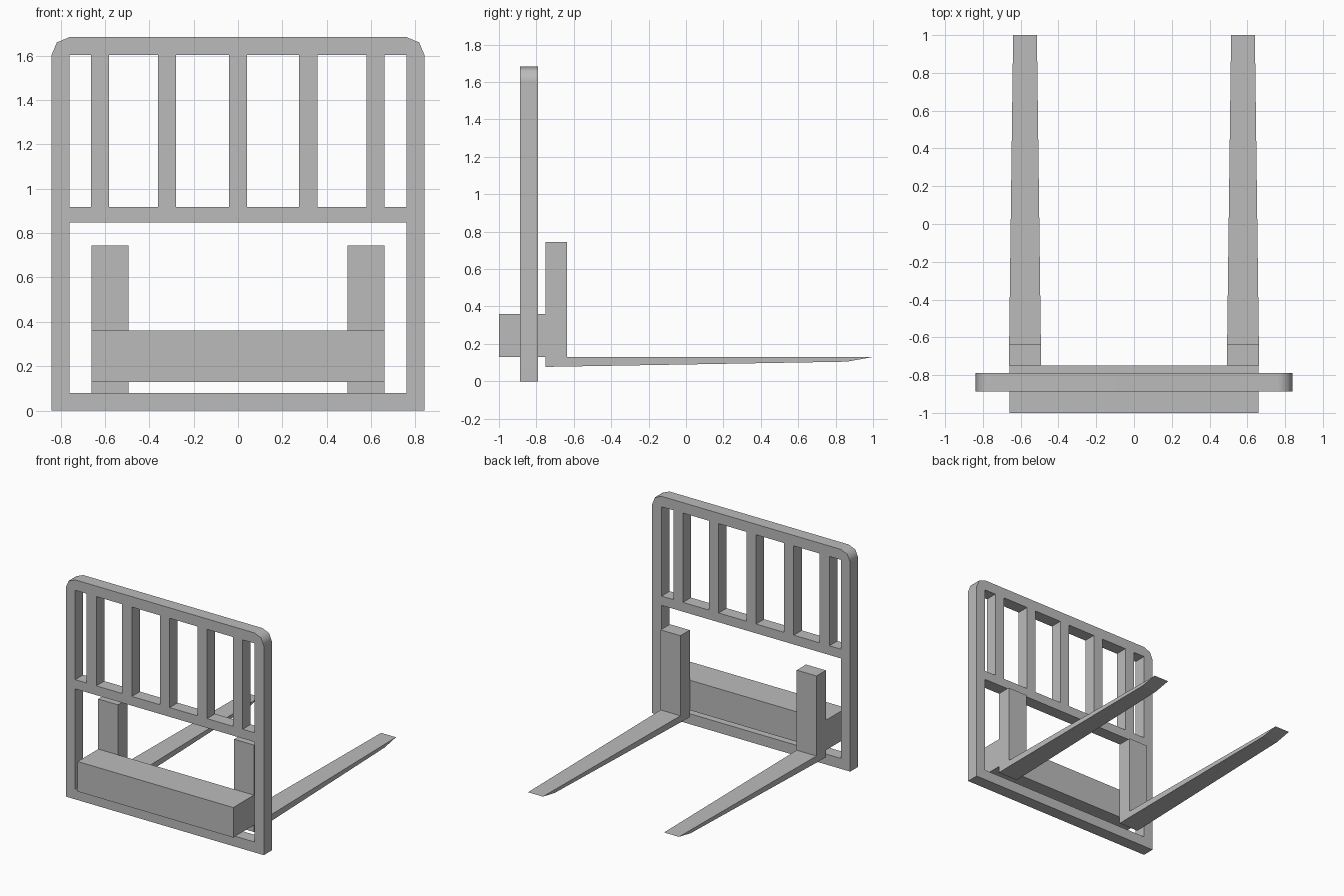
import bpy, bmesh, math
from mathutils import Vector

cube = bpy.data.objects.get("Cube")
if cube:
    bpy.data.objects.remove(cube, do_unlink=True)

# Single painted-steel material
steel = bpy.data.materials.new("grey_steel")
steel.use_nodes = True
GREY = (0.5, 0.5, 0.5, 1)
steel.diffuse_color = GREY
steel.node_tree.nodes["Principled BSDF"].inputs["Base Color"].default_value = GREY


def finish(name, bm):
    bmesh.ops.recalc_face_normals(bm, faces=bm.faces)
    mesh = bpy.data.meshes.new(name)
    bm.to_mesh(mesh)
    bm.free()
    mesh.materials.append(steel)
    obj = bpy.data.objects.new(name, mesh)
    bpy.context.collection.objects.link(obj)
    return obj


def extrude(bm, offset):
    """Turn the flat faces in bm into a solid."""
    new = bmesh.ops.extrude_face_region(bm, geom=bm.faces[:], use_keep_orig=True)
    verts = [g for g in new["geom"] if isinstance(g, bmesh.types.BMVert)]
    bmesh.ops.translate(bm, verts=verts, vec=offset)


def rect(x0, x1, z0, z1):
    return [(x0, z0), (x1, z0), (x1, z1), (x0, z1)]


# Backrest frame: rounded outline with window openings
W, H, RAIL, R = 0.84, 1.683, 0.08, 0.08
FRONT, BACK = -0.887, -0.79
arc = [(W - R + R * math.cos(a), H - R + R * math.sin(a))
       for a in (0, math.pi / 4, math.pi / 2)]
outline = [(-W, 0), (W, 0)] + arc + [(-x, z) for x, z in reversed(arc)]
inner = W - RAIL
loops = [outline, rect(-inner, inner, RAIL, 0.847)]
BAR = 0.041
edges_x = [-inner]
for c in (-0.622, -0.32, 0, 0.317, 0.62):
    edges_x += [c - BAR, c + BAR]
edges_x.append(inner)
for x0, x1 in zip(edges_x[::2], edges_x[1::2]):
    loops.append(rect(x0, x1, 0.918, H - RAIL))

bm = bmesh.new()
for loop in loops:
    vs = [bm.verts.new((x, FRONT, z)) for x, z in loop]
    for a, b in zip(vs, vs[1:] + vs[:1]):
        bm.edges.new((a, b))
bmesh.ops.triangle_fill(bm, use_beauty=True, edges=bm.edges[:], normal=(0, -1, 0))
extrude(bm, Vector((0, BACK - FRONT, 0)))
frame = finish("backrest_frame", bm)

# Smooth only the rounded corners, keep the flats flat
bpy.ops.object.select_all(action='DESELECT')
frame.select_set(True)
bpy.context.view_layer.objects.active = frame
bpy.ops.object.shade_smooth_by_angle(angle=math.radians(50))
weighted = frame.modifiers.new("flat_normals", 'WEIGHTED_NORMAL')
weighted.keep_sharp = True

# Crossbeam passing through the lower opening
bm = bmesh.new()
bm.faces.new([bm.verts.new((x, -1, z)) for x, z in rect(-0.66, 0.66, 0.13, 0.36)])
extrude(bm, Vector((0, 0.25, 0)))
finish("crossbeam", bm)

# Forks: upright shank and tapering blade with a chamfered tip
HEEL, MID, HALF, TIP_HALF = -0.637, 0.577, 0.084, 0.063
profile = [(-0.75, 0.077), (HEEL, 0.079), (HEEL, 0.13), (HEEL, 0.744),
           (-0.75, 0.744), (0.86, 0.105), (1, 0.13)]
for name, side in (("left_fork", 1), ("right_fork", -1)):
    bm = bmesh.new()
    v = [bm.verts.new((-HALF, y, z)) for y, z in profile]
    bm.faces.new(v[:5])
    bm.faces.new((v[1], v[5], v[6], v[2]))
    extrude(bm, Vector((2 * HALF, 0, 0)))
    for vert in bm.verts:
        t = max(0, (vert.co.y - HEEL) / (1 - HEEL))
        vert.co.x *= 1 + t * (TIP_HALF / HALF - 1)
        vert.co.x += side * MID
    finish(name, bm)
